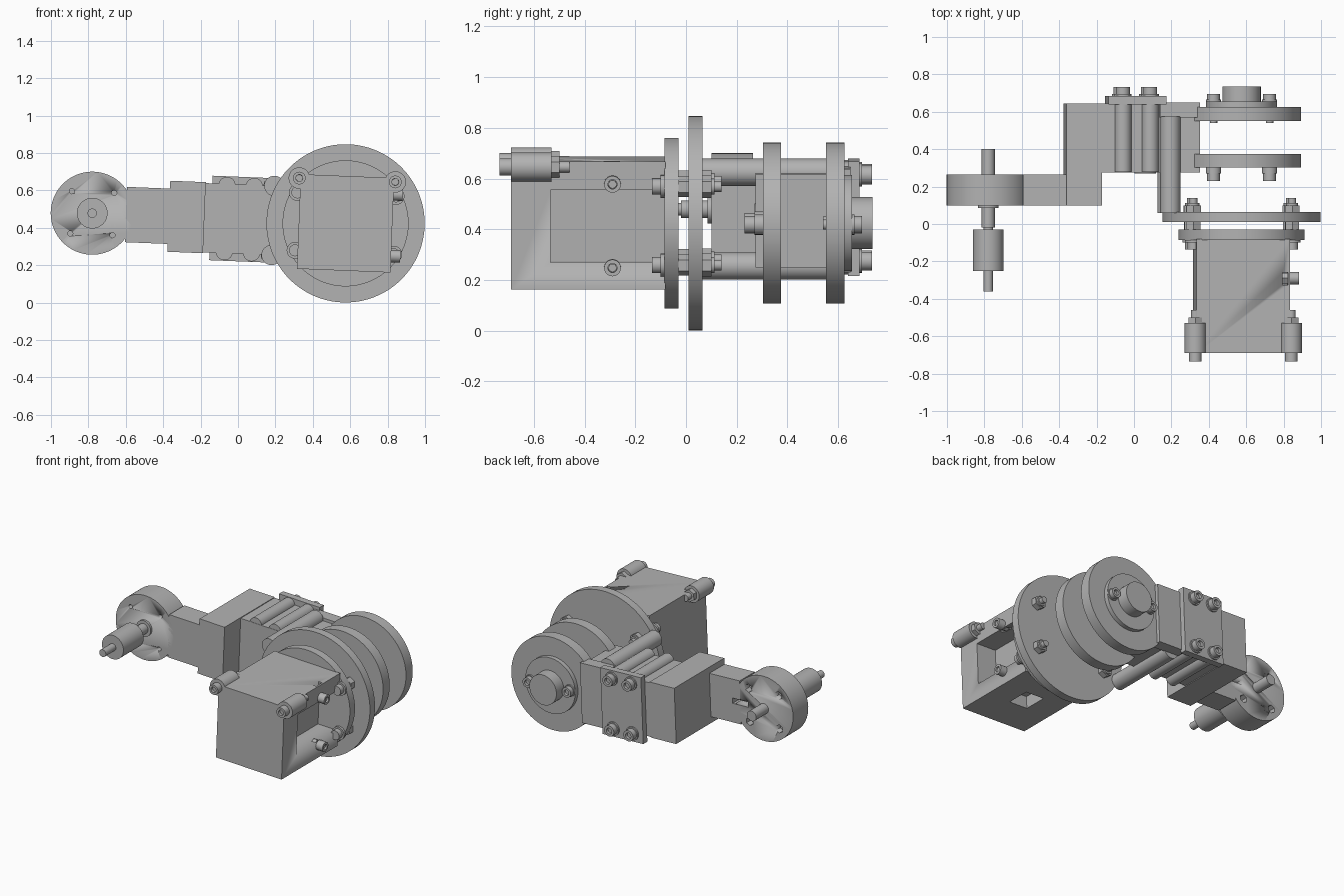
import bpy, bmesh, math
from mathutils import Matrix, Vector

if "Cube" in bpy.data.objects:
    bpy.data.objects.remove(bpy.data.objects["Cube"])

metal = bpy.data.materials.new("plain_grey")
metal.use_nodes = True
GREY = (0.45, 0.45, 0.45, 1)
metal.diffuse_color = GREY
metal.node_tree.nodes["Principled BSDF"].inputs["Base Color"].default_value = GREY

# The whole mechanism is tilted a little about the y axis
TILT = Matrix.Translation((0, 0, 0.447)) @ Matrix.Rotation(math.radians(2.3), 4, 'Y')
HUB = 0.5755      # centre of the large discs along the arm
EYE = -0.78       # centre of the small end disc


def finish(name, bm):
    bm.transform(TILT)
    mesh = bpy.data.meshes.new(name)
    bm.to_mesh(mesh)
    bm.free()
    mesh.materials.append(metal)
    ob = bpy.data.objects.new(name, mesh)
    bpy.context.scene.collection.objects.link(ob)
    bpy.ops.object.select_all(action='DESELECT')
    ob.select_set(True)
    bpy.context.view_layer.objects.active = ob
    bpy.ops.object.shade_smooth_by_angle(angle=math.radians(30))
    return ob


def box(name, x0, x1, y0, y1, z0, z1):
    bm = bmesh.new()
    bmesh.ops.create_cube(bm, size=1)
    size = Matrix.Diagonal((x1 - x0, y1 - y0, z1 - z0, 1))
    mid = Vector((x0 + x1, y0 + y1, z0 + z1)) / 2
    bm.transform(Matrix.Translation(mid) @ size)
    return finish(name, bm)


def add_cyl(bm, x, z, y0, y1, r, sides=48, socket=0):
    """Cylinder along y; socket = -1 or 1 sinks a recess in that end."""
    turn = Matrix.Translation((x, (y0 + y1) / 2, z)) @ Matrix.Rotation(math.pi / 2, 4, 'X')
    made = bmesh.ops.create_cone(bm, cap_ends=True, segments=sides, radius1=r,
                                 radius2=r, depth=y1 - y0, matrix=turn)
    if socket:
        bm.normal_update()
        faces = {f for v in made["verts"] for f in v.link_faces}
        cap = [f for f in faces if f.normal.y * socket > 0.9]
        bmesh.ops.inset_individual(bm, faces=cap, thickness=r * 0.45)
        bmesh.ops.inset_individual(bm, faces=cap, thickness=r * 0.02, depth=-r * 0.5)


def stack(name, x, z, *steps):
    """Turned part made of (y0, y1, radius, sides, socket) steps."""
    bm = bmesh.new()
    for y0, y1, r, *rest in steps:
        add_cyl(bm, x, z, y0, y1, r, *rest)
    return finish(name, bm)


def cut(target, cutters):
    for c in cutters:
        mod = target.modifiers.new("cut", 'BOOLEAN')
        mod.operation = 'DIFFERENCE'
        mod.solver = 'EXACT'
        mod.object = c
        bpy.context.view_layer.objects.active = target
        bpy.ops.object.modifier_apply(modifier=mod.name)


def discard(cutters):
    for c in cutters:
        bpy.data.objects.remove(c)


# Large discs
stack("main_disc", HUB, 0, (0.01, 0.065, 0.423, 96))
stack("motor_disc", HUB, 0, (-0.085, -0.03, 0.337, 96))
stack("inner_rear_disc", HUB, 0, (0.303, 0.375, 0.318, 96))
stack("outer_rear_disc", HUB, 0, (0.552, 0.625, 0.318, 96),
      (0.62, 0.655, 0.19, 64), (0.65, 0.735, 0.103))

# Motor housing with side pocket, bottom window and top notch
housing = box("motor_housing", HUB - 0.25, HUB + 0.25, -0.69, -0.08, -0.253, 0.253)
cutters = [
    box("pocket_cutter", HUB + 0.1, HUB + 0.3, -0.535, -0.07, -0.145, 0.14),
    box("window_cutter", HUB - 0.07, HUB + 0.07, -0.45, -0.29, -0.3, -0.17),
    box("notch_cutter", HUB + 0.21, HUB + 0.238, -0.325, -0.26, 0.12, 0.3),
]
cut(housing, cutters)
discard(cutters)

for side in (-1, 1):
    tag = "left" if side > 0 else "right"
    # Rollers on the top corners of the housing
    stack("roller_" + tag, HUB + side * 0.257, 0.232,
          (-0.735, -0.69, 0.034, 24, -1), (-0.69, -0.53, 0.057),
          (-0.53, -0.50, 0.042, 6), (-0.50, -0.46, 0.022, 24))
    # Screws on the rear discs
    x = HUB + side * 0.15
    stack("inner_disc_screw_" + tag, x, 0, (0.27, 0.31, 0.04, 24),
          (0.23, 0.28, 0.034, 24, -1))
    stack("outer_disc_screw_" + tag, x, 0, (0.54, 0.555, 0.02, 24),
          (0.62, 0.665, 0.04, 24), (0.66, 0.695, 0.034, 24, 1))
    for up in (-1, 1):
        # Bolts joining the motor disc to the main disc
        stack("disc_bolt", HUB + side * 0.264, up * 0.155,
              (-0.135, 0.14, 0.021, 24), (-0.135, -0.1, 0.032, 24, -1),
              (-0.1, -0.085, 0.045, 24), (-0.03, 0.01, 0.042, 6),
              (0.065, 0.1, 0.045, 6), (0.095, 0.112, 0.032, 24))

# Screws on the housing side
for up in (-1, 1):
    bm = bmesh.new()
    add_cyl(bm, 0, 0, -0.05, 0.04, 0.016, 24)
    add_cyl(bm, 0, 0, 0, 0.05, 0.033, 24, 1)
    add_cyl(bm, 0, 0, -0.04, -0.012, 0.032, 6)
    bm.transform(Matrix.Translation((HUB + 0.25, -0.29, up * 0.165))
                 @ Matrix.Rotation(-math.pi / 2, 4, 'Z'))
    finish("housing_screw", bm)

# Clamp block, rear plate and flange
box("clamp_block", -0.19, 0.345, 0.275, 0.645, -0.185, 0.185)
box("arm_block", -0.37, -0.18, 0.1, 0.645, -0.19, 0.19)
box("rear_plate", -0.145, 0.165, 0.64, 0.685, -0.226, 0.226)
box("clamp_flange", 0.13, 0.345, 0.57, 0.65, -0.205, 0.205)
stack("clamp_pin", 0.06, 0, (0.27, 0.3, 0.057))
for up in (-1, 1):
    stack("long_rod", 0.187, up * 0.185, (0.06, 0.575, 0.054))
    for x in (-0.066, 0.08):
        stack("clamp_tube", x, up * 0.178, (0.277, 0.65, 0.045))
        stack("plate_screw", x, up * 0.17, (0.68, 0.695, 0.046, 24),
              (0.69, 0.733, 0.037, 24, 1))

# Arm and small end disc, with hexagonal pockets, thin holes and a slot
arm = box("arm", EYE + 0.18, -0.36, 0.1, 0.265, -0.148, 0.148)
end_disc = stack("end_disc", EYE, 0, (0.1, 0.265, 0.222, 72))
slot = [box("slot_cutter", -0.66, -0.54, 0.2, 0.3, -0.018, 0.018)]
holes = []
for i in range(4):
    a = math.radians(45 + 90 * i)
    x, z = EYE + 0.16 * math.cos(a), 0.16 * math.sin(a)
    holes.append(stack("hex_cutter", x, z, (0.22, 0.3, 0.028, 6)))
    holes.append(stack("hole_cutter", x, z, (0.05, 0.15, 0.014, 16)))
cut(arm, slot)
cut(end_disc, slot + holes)
discard(slot + holes)

# Axle and roller through the end disc
stack("end_axle", EYE, 0, (-0.36, 0.0, 0.025, 32), (-0.02, 0.4, 0.035, 32),
      (0.085, 0.105, 0.055))
stack("end_roller", EYE, 0, (-0.25, -0.03, 0.082))
